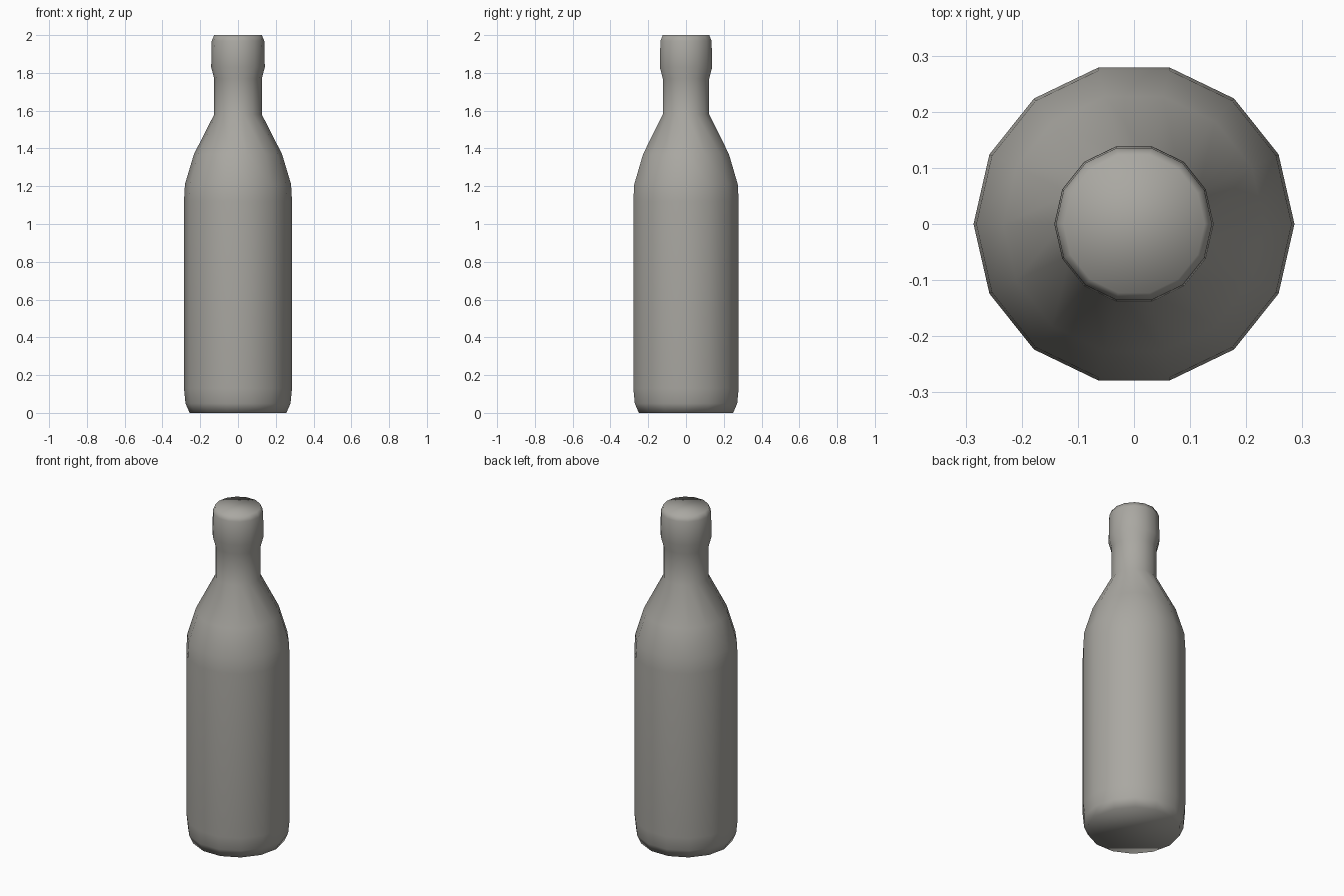
import bpy, bmesh, math

if "Cube" in bpy.data.objects:
    bpy.data.objects.remove(bpy.data.objects["Cube"])

SIDES = 14

# Bottle silhouette: (radius, height) from base to lip
PROFILE = [
    (0.256, 0.00), (0.278, 0.05), (0.286, 0.13),   # rounded foot
    (0.286, 1.12), (0.281, 1.21), (0.233, 1.37),   # body and shoulder
    (0.126, 1.58), (0.126, 1.77),                  # neck
    (0.142, 1.83), (0.139, 1.97), (0.126, 2.00),   # lip
]


def lathe(name, profile, sides):
    bm = bmesh.new()
    rings = []
    for r, z in profile:
        rings.append([bm.verts.new((r * math.cos(2 * math.pi * i / sides),
                                    r * math.sin(2 * math.pi * i / sides), z))
                      for i in range(sides)])
    # Side walls
    for low, high in zip(rings, rings[1:]):
        for i in range(sides):
            j = (i + 1) % sides
            bm.faces.new((low[i], low[j], high[j], high[i]))
    # Closed base and top
    bm.faces.new(rings[0][::-1])
    bm.faces.new(rings[-1])
    # Triangulated and softly shaded all over
    bmesh.ops.triangulate(bm, faces=bm.faces[:])
    for face in bm.faces:
        face.smooth = True
    mesh = bpy.data.meshes.new(name)
    bm.to_mesh(mesh)
    bm.free()
    obj = bpy.data.objects.new(name, mesh)
    bpy.context.collection.objects.link(obj)
    return obj


bottle = lathe("bottle", PROFILE, SIDES)

# Dark warm grey
grey = bpy.data.materials.new("warm_grey")
grey.diffuse_color = (0.40, 0.39, 0.36, 1.0)
grey.use_nodes = True
grey.node_tree.nodes["Principled BSDF"].inputs["Base Color"].default_value = grey.diffuse_color
bottle.data.materials.append(grey)
